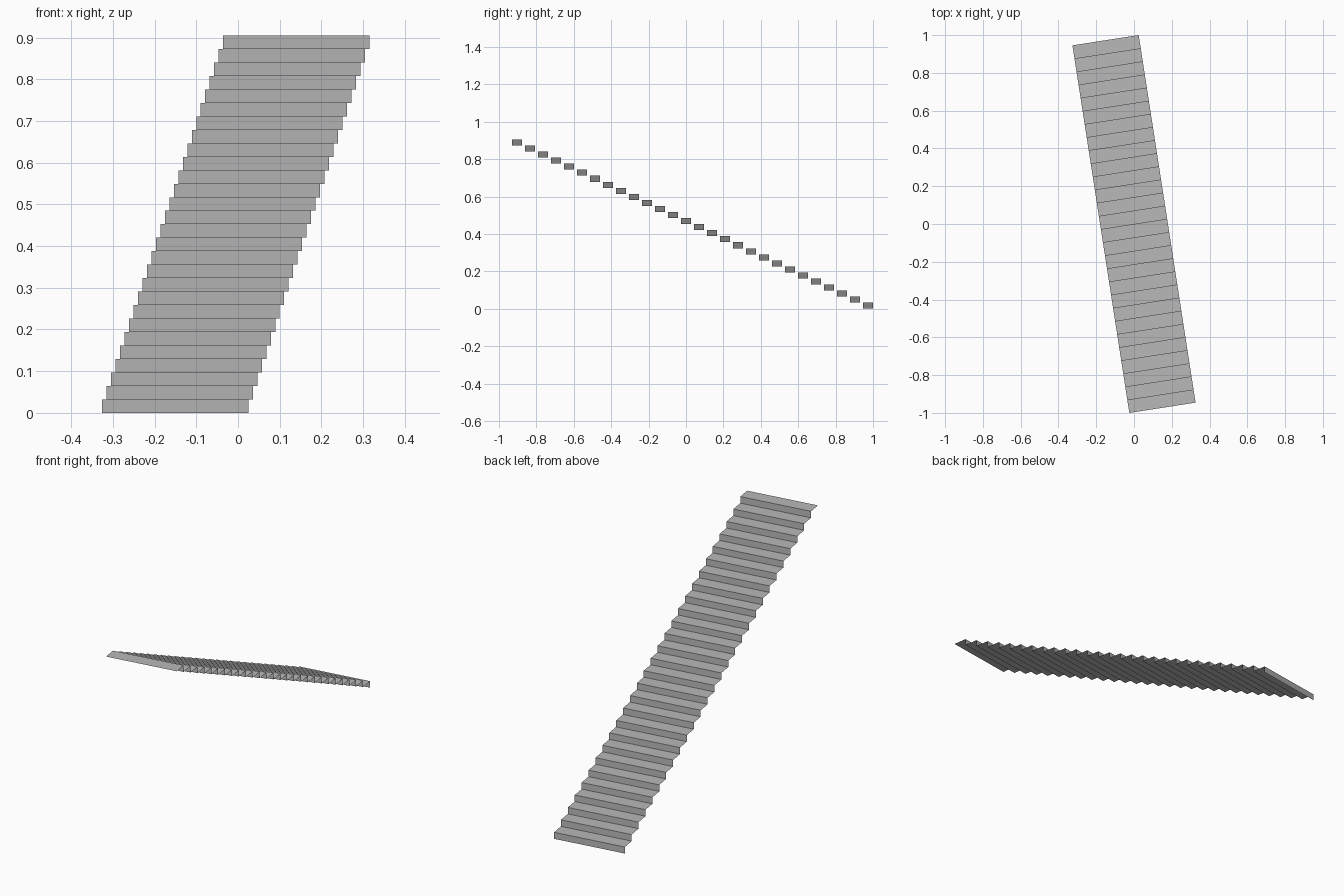
import bpy
import bmesh
import math
from mathutils import Matrix

cube = bpy.data.objects.get("Cube")
if cube:
    bpy.data.objects.remove(cube, do_unlink=True)

STEPS = 28
WIDTH, LENGTH, HEIGHT = 0.355, 1.969, 0.905
TURN = math.radians(8.8)

# Plain concrete grey
grey = bpy.data.materials.new("concrete grey")
grey.use_nodes = True
colour = (0.48, 0.48, 0.48, 1)
grey.diffuse_color = colour
grey.node_tree.nodes["Principled BSDF"].inputs["Base Color"].default_value = colour

# Stair profile: riser then tread, climbing towards the front
run, rise = LENGTH / STEPS, HEIGHT / STEPS
profile = [(LENGTH / 2, 0)]
for i in range(STEPS):
    y = LENGTH / 2 - i * run
    z = (i + 1) * rise
    profile += [(y, z), (y - run, z)]

# Open folded sheet of risers and treads, without sides or underside
bm = bmesh.new()
rows = [[bm.verts.new((side * WIDTH / 2, y, z)) for side in (1, -1)]
        for y, z in profile]
for low, high in zip(rows, rows[1:]):
    bm.faces.new((low[0], low[1], high[1], high[0]))
bm.transform(Matrix.Rotation(TURN, 4, "Z"))

mesh = bpy.data.meshes.new("stair_flight")
bm.to_mesh(mesh)
bm.free()
mesh.materials.append(grey)
stairs = bpy.data.objects.new("stair_flight", mesh)
bpy.context.collection.objects.link(stairs)
